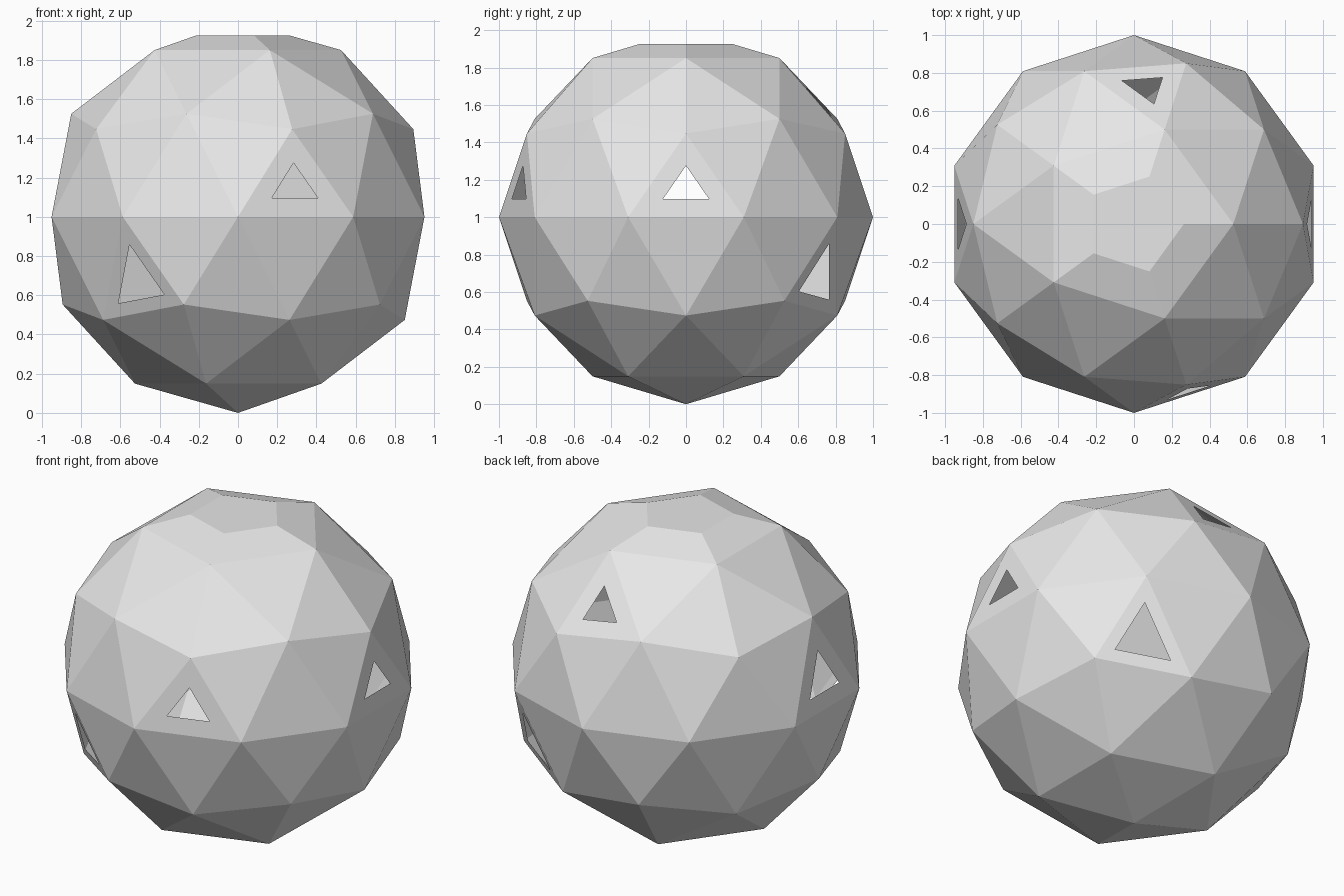
import bpy
import bmesh
from mathutils import Vector

default = bpy.data.objects.get("Cube")
if default:
    bpy.data.objects.remove(default, do_unlink=True)

# One plain grey for the whole shell
grey = bpy.data.materials.new("plain_grey")
grey.use_nodes = True
colour = (0.8, 0.8, 0.8, 1.0)
grey.diffuse_color = colour
grey.node_tree.nodes["Principled BSDF"].inputs["Base Color"].default_value = colour

# Faceted hollow ball
bm = bmesh.new()
bmesh.ops.create_icosphere(bm, subdivisions=2, radius=1.0)

# Triangular windows: facet direction and frame width
windows = [
    ((0.29, -0.88, 0.16), 0.098),    # front
    ((0.93, 0.0, 0.16), 0.098),      # left side
    ((-0.92, 0.0, 0.17), 0.098),     # right side
    ((0.07, 0.73, 0.61), 0.098),     # upper back
    ((-0.51, -0.72, -0.33), 0.07),   # lower front
    ((0.51, 0.72, -0.33), 0.07),     # lower back
]
for direction, frame in windows:
    aim = Vector(direction).normalized()
    facet = max(bm.faces, key=lambda f: f.calc_center_median().normalized().dot(aim))
    bmesh.ops.inset_individual(bm, faces=[facet], thickness=frame, use_even_offset=True)
    bmesh.ops.delete(bm, geom=[facet], context='FACES_ONLY')

# Flat cap: slice off the top point and close the five-sided opening
cut = bmesh.ops.bisect_plane(
    bm, geom=bm.verts[:] + bm.edges[:] + bm.faces[:],
    plane_co=(0, 0, 0.925), plane_no=(0, 0, 1), clear_outer=True)
rim = [g for g in cut["geom_cut"] if isinstance(g, bmesh.types.BMEdge)]
bmesh.ops.contextual_create(bm, geom=rim)

# Stand the ball on the ground
bmesh.ops.translate(bm, verts=bm.verts[:], vec=(0, 0, 1))
bm.normal_update()
for face in bm.faces:
    face.smooth = False
    if face.calc_center_median().z > 1.92 and face.normal.z < 0:
        face.normal_flip()

mesh = bpy.data.meshes.new("faceted_shell")
bm.to_mesh(mesh)
bm.free()
mesh.materials.append(grey)
shell = bpy.data.objects.new("faceted_shell", mesh)
bpy.context.collection.objects.link(shell)
